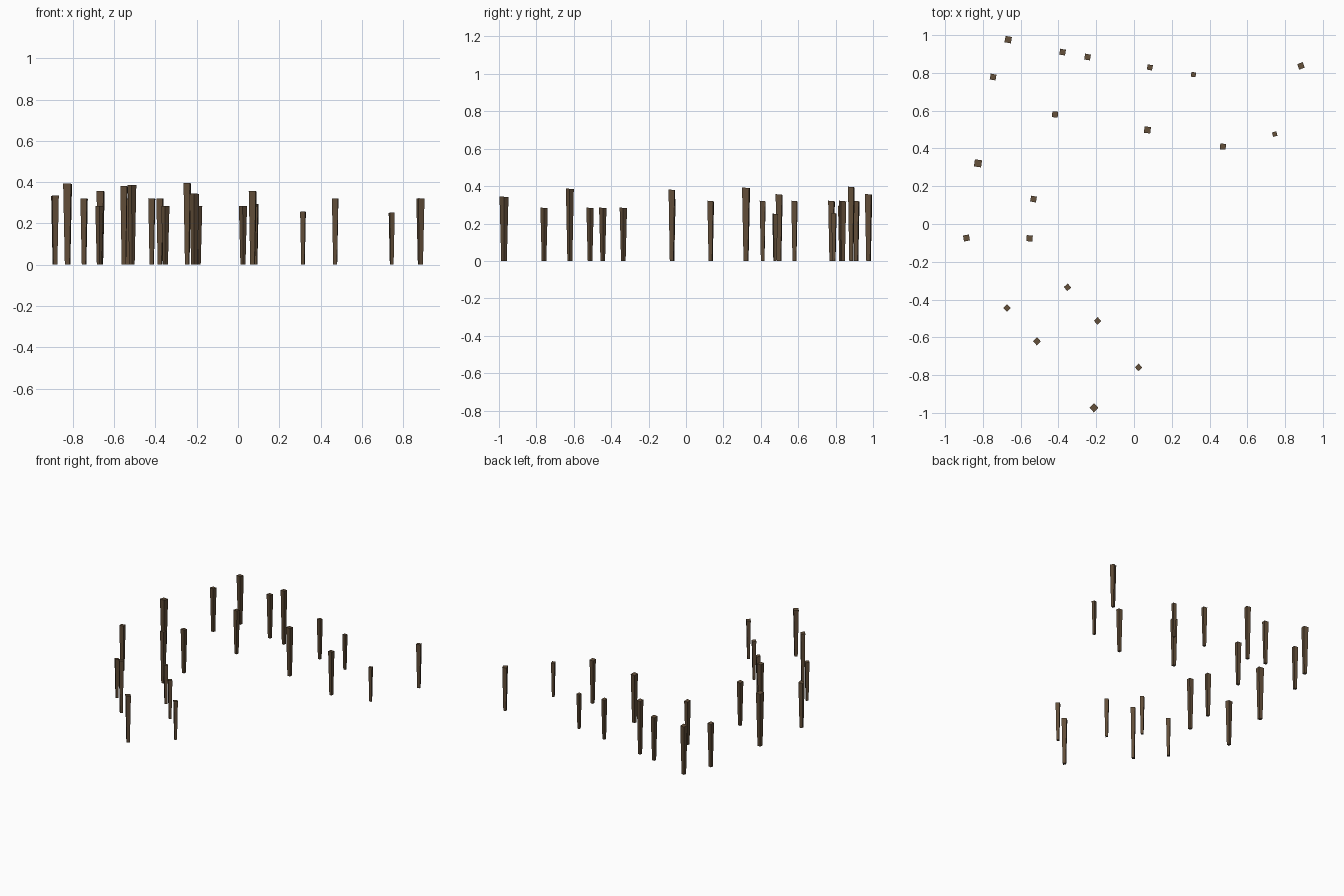
import bpy, bmesh, math
from mathutils import Matrix, Vector

if "Cube" in bpy.data.objects:
    bpy.data.objects.remove(bpy.data.objects["Cube"])

wood = bpy.data.materials.new("dark_brown_wood")
wood.diffuse_color = (0.12, 0.075, 0.04, 1)
wood.use_nodes = True
wood.node_tree.nodes["Principled BSDF"].inputs["Base Color"].default_value = wood.diffuse_color

TAPER = 0.62   # foot width relative to head width
SLOPE = 0.1    # heads are cut slightly lower toward the back


def post(name, x, y, height, width, angle):
    """Square stake, narrower at the ground, with a slanted head."""
    bm = bmesh.new()
    bmesh.ops.create_cube(bm, size=1)
    turn = Matrix.Rotation(math.radians(angle), 3, 'Z')
    for v in bm.verts:
        top = v.co.z > 0
        w = width if top else width * TAPER
        p = turn @ Vector((v.co.x * w, v.co.y * w, 0))
        p.z = height - SLOPE * (p.y + width / 2) if top else 0
        v.co = p
    me = bpy.data.meshes.new(name)
    bm.to_mesh(me)
    bm.free()
    me.materials.append(wood)
    ob = bpy.data.objects.new(name, me)
    ob.location = (x, y, 0)
    bpy.context.collection.objects.link(ob)


# Each row: x, y, height, head width, turn in degrees
outer_row = [
    (-.212, -.973, .345, .034, 42), (-.514, -.621, .387, .030, 42),
    (-.672, -.445, .285, .028, 45), (-.887, -.074, .335, .032, 10),
    (-.826, .321, .393, .038, -8), (-.746, .778, .322, .031, -10),
    (-.666, .976, .358, .034, -10), (-.378, .91, .322, .031, -10),
    (-.246, .884, .397, .031, -10), (.084, .829, .295, .028, -10),
    (.315, .791, .257, .025, -7), (.884, .837, .322, .031, 20)]
inner_row = [
    (.024, -.759, .285, .028, 42), (-.193, -.513, .285, .028, 42),
    (-.352, -.335, .285, .028, 42), (-.553, -.076, .382, .032, -5),
    (-.532, .132, .322, .031, -10), (-.418, .58, .322, .031, -6),
    (.071, .498, .357, .034, -7), (.471, .41, .322, .030, -3),
    (.745, .476, .253, .024, 15)]

for label, row in (("outer_post", outer_row), ("inner_post", inner_row)):
    for i, spec in enumerate(row, 1):
        post(f"{label}_{i}", *spec)
